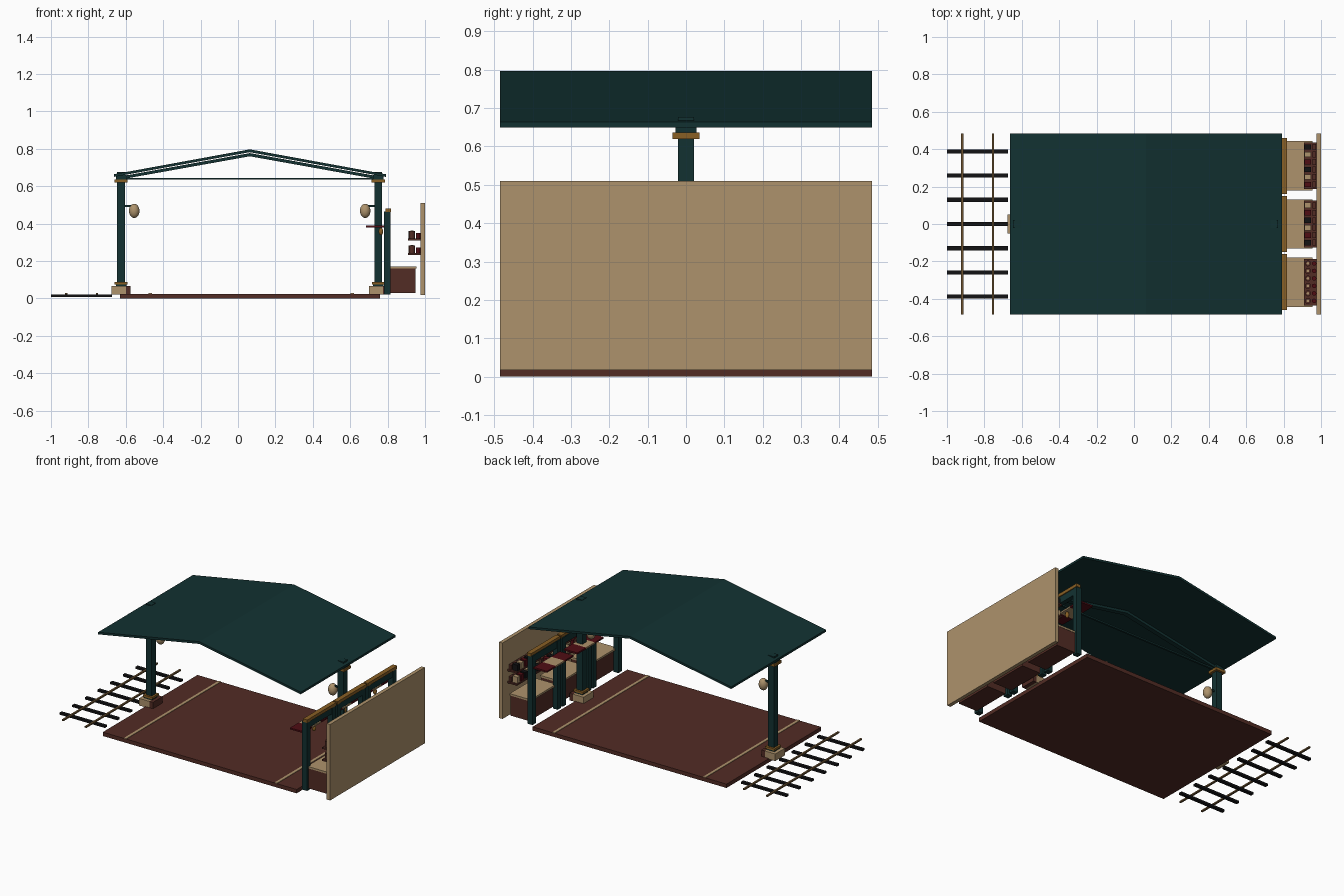
import bpy, math

if "Cube" in bpy.data.objects:
    bpy.data.objects.remove(bpy.data.objects["Cube"])


def material(name, r, g, b):
    m = bpy.data.materials.new(name)
    m.diffuse_color = (r, g, b, 1)
    m.use_nodes = True
    m.node_tree.nodes["Principled BSDF"].inputs["Base Color"].default_value = m.diffuse_color
    return m


GREEN = material("dark green paint", 0.006, 0.031, 0.031)
CREAM = material("cream", 0.42, 0.29, 0.15)
BROWN = material("red brown", 0.085, 0.025, 0.018)
GOLD = material("gold brown", 0.25, 0.115, 0.018)
RED = material("deep red", 0.08, 0.004, 0.007)
BLACK = material("black", 0.006, 0.006, 0.007)
RAIL = material("rail brown", 0.15, 0.085, 0.03)


def mesh_object(name, verts, faces, mat):
    me = bpy.data.meshes.new(name)
    me.from_pydata(verts, [], faces)
    me.materials.append(mat)
    ob = bpy.data.objects.new(name, me)
    bpy.context.collection.objects.link(ob)
    return ob


def prism(name, profile, y0, y1, mat):
    """Extrude an x-z profile (counter-clockwise seen from the front) along y."""
    n = len(profile)
    verts = [(x, y0, z) for x, z in profile] + [(x, y1, z) for x, z in profile]
    faces = [tuple(range(n)), tuple(range(2 * n - 1, n - 1, -1))]
    faces += [((i + 1) % n, i, i + n, (i + 1) % n + n) for i in range(n)]
    return mesh_object(name, verts, faces, mat)


def box(name, x0, x1, y0, y1, z0, z1, mat):
    return prism(name, [(x0, z0), (x1, z0), (x1, z1), (x0, z1)], y0, y1, mat)


def block(name, cx, half, z0, z1, mat):
    return box(name, cx - half, cx + half, -half, half, z0, z1, mat)


def ball(name, loc, scale, mat):
    bpy.ops.mesh.primitive_uv_sphere_add(segments=20, ring_count=12, radius=1, location=loc)
    ob = bpy.context.object
    ob.name, ob.scale = name, scale
    ob.data.materials.append(mat)
    bpy.ops.object.shade_smooth()


def cylinder(name, x, y, z0, z1, r, mat):
    bpy.ops.mesh.primitive_cylinder_add(vertices=12, radius=r, depth=z1 - z0,
                                        location=(x, y, (z0 + z1) / 2))
    ob = bpy.context.object
    ob.name = name
    ob.data.materials.append(mat)


W = 0.485

# platform with two edge lines
box("platform", -0.63, 0.76, -W, W, 0, 0.025, BROWN)
for x in (-0.47, 0.61):
    box("edge_line", x - 0.009, x + 0.009, -W, W, 0.024, 0.028, CREAM)

# railway track
for i in range(-3, 4):
    y = i * 0.1295
    box("sleeper", -1, -0.675, y - 0.011, y + 0.011, 0.007, 0.02, BLACK)
for x in (-0.918, -0.754):
    box("rail", x - 0.006, x + 0.006, -W, W, 0.02, 0.029, RAIL)

# back wall
box("back_wall", 0.976, 1.0, -W, W, 0.018, 0.51, CREAM)

# gable roof sheet, rafters and tie rod
RIDGE = 0.063
prism("roof", [(-0.663, 0.65), (RIDGE, 0.782), (0.79, 0.65),
               (0.79, 0.664), (RIDGE, 0.797), (-0.663, 0.664)], -W, W, GREEN)
prism("rafters", [(-0.64, 0.634), (RIDGE, 0.76), (0.766, 0.634),
                  (0.766, 0.65), (RIDGE, 0.777), (-0.64, 0.65)], -0.015, 0.015, GREEN)
box("tie_rod", -0.625, 0.75, -0.006, 0.006, 0.635, 0.645, GREEN)

# columns with stepped bases, capitals and lamps
for cx, side in ((-0.625, 1), (0.75, -1)):
    box("column_base", cx - 0.05, cx + 0.025, -0.05, 0.05, 0.02, 0.066, CREAM)
    box("column_base_side", cx + 0.025, cx + 0.05, -0.05, 0.05, 0.02, 0.066, BROWN)
    block("column_plinth", cx, 0.028, 0.066, 0.075, GREEN)
    block("column_foot_band", cx, 0.034, 0.075, 0.088, GOLD)
    block("column", cx, 0.021, 0.088, 0.677, GREEN)
    block("capital_band", cx, 0.035, 0.62, 0.637, GOLD)
    block("capital", cx, 0.028, 0.637, 0.66, GREEN)
    lx = cx + side * 0.07
    box("lamp_arm", min(cx, lx), max(cx, lx), -0.005, 0.005, 0.49, 0.499, GREEN)
    ball("lamp", (lx, 0, 0.468), (0.028, 0.028, 0.038), CREAM)

# three market stalls
for s, cy in enumerate((-0.311, 0, 0.311)):
    a, b = cy - 0.15, cy + 0.15
    for y in (a + 0.003, b - 0.038):
        box("stall_post", 0.781, 0.816, y, y + 0.035, 0.02, 0.465, GREEN)
    box("stall_beam", 0.785, 0.813, a + 0.02, b - 0.02, 0.42, 0.465, GREEN)
    box("stall_top_trim", 0.788, 0.819, a, b, 0.462, 0.482, GOLD)

    # counter
    box("counter", 0.816, 0.95, cy - 0.13, cy + 0.13, 0.03, 0.16, BROWN)
    box("counter_top", 0.77 + 0.035, 0.955, cy - 0.132, cy + 0.132, 0.16, 0.172, CREAM)

    # striped awning and small hanging lamp
    for k, mat in ((-1, RED), (0, CREAM), (1, RED)):
        y = cy + k * 0.09
        box("awning_stripe", 0.685, 0.781, y - 0.045, y + 0.045, 0.38, 0.39, mat)
    ball("stall_lamp", (0.764, cy, 0.358), (0.012, 0.012, 0.02), GOLD)

    # shelves with goods
    for level, z in enumerate((0.232, 0.31)):
        box("shelf", 0.908, 0.976, cy - 0.125, cy + 0.125, z, z + 0.01, BROWN)
        top = z + 0.01
        for i in range(6):
            y = cy + (i - 2.5) * 0.04
            if s == 0:
                cylinder("jar", 0.93, y, top, top + 0.04, 0.016, BROWN)
                cylinder("jar_lid", 0.93, y, top + 0.04, top + 0.043, 0.007, CREAM)
                cylinder("small_jar", 0.963, y, top, top + 0.03, 0.012, RED)
            else:
                mat = (RED, CREAM, BLACK)[(i + s + level) % 3]
                box("packet", 0.912, 0.947, y - 0.014, y + 0.014, top, top + 0.04, mat)
                box("back_packet", 0.955, 0.972, y - 0.016, y + 0.016, top, top + 0.03, BROWN)
